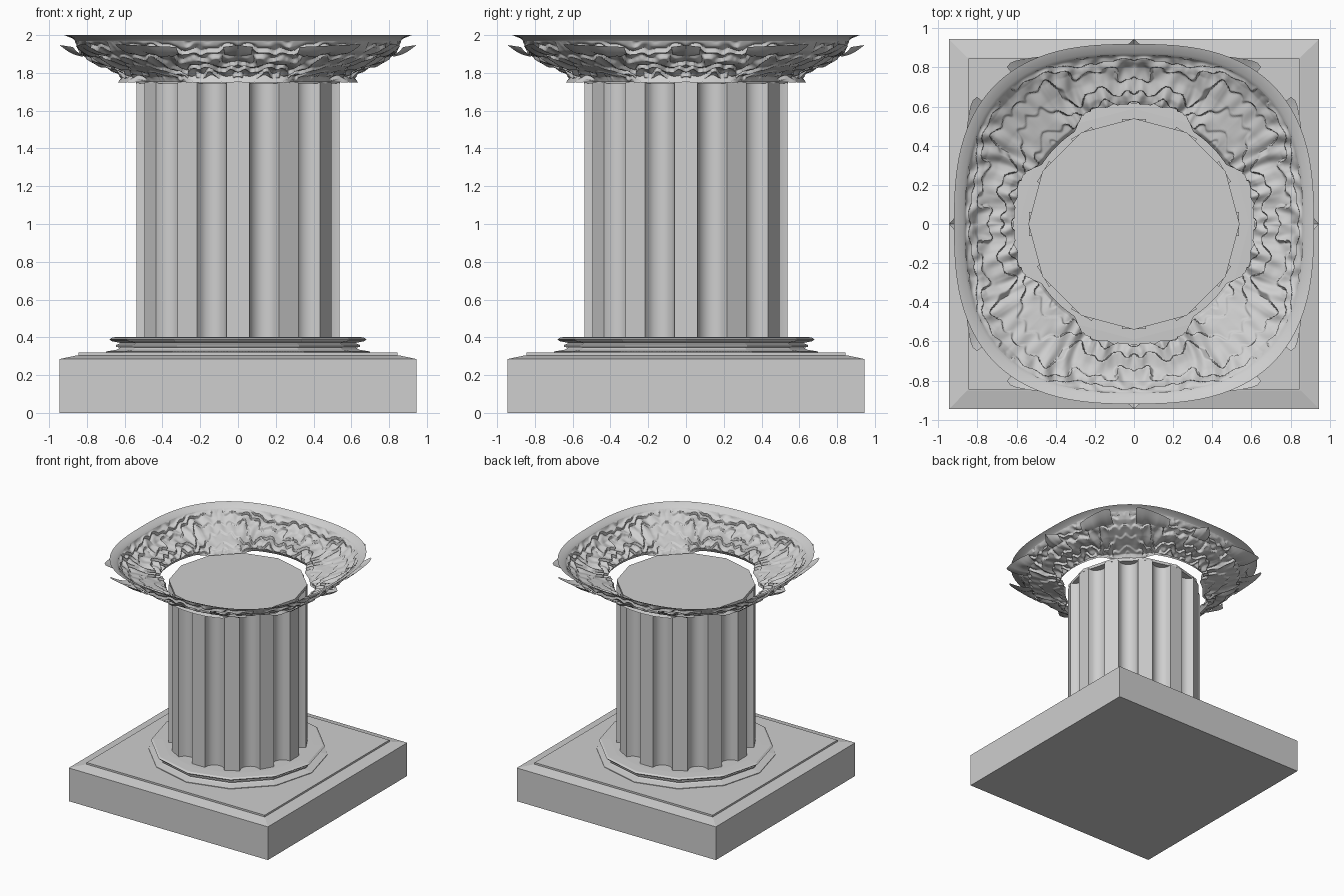
import bpy, bmesh, math
from mathutils import Vector, noise

cube = bpy.data.objects.get("Cube")
if cube:
    bpy.data.objects.remove(cube, do_unlink=True)

stone = bpy.data.materials.new("grey stone")
stone.use_nodes = True
GREY = (0.62, 0.62, 0.62, 1)
stone.diffuse_color = GREY
stone.node_tree.nodes["Principled BSDF"].inputs["Base Color"].default_value = GREY


def loft(name, rings, cap=True, closed=True, smooth=None):
    """Skin a list of equal-length point rings into one object."""
    bm = bmesh.new()
    rows = [[bm.verts.new(p) for p in ring] for ring in rings]
    n = len(rows[0])
    for low, high in zip(rows, rows[1:]):
        for i in range(n if closed else n - 1):
            j = (i + 1) % n
            bm.faces.new((low[i], low[j], high[j], high[i]))
    if cap:
        bm.faces.new(rows[0][::-1])
        bm.faces.new(rows[-1])
    mesh = bpy.data.meshes.new(name)
    bm.to_mesh(mesh)
    bm.free()
    mesh.materials.append(stone)
    obj = bpy.data.objects.new(name, mesh)
    bpy.context.collection.objects.link(obj)
    if smooth:
        bpy.ops.object.select_all(action='DESELECT')
        obj.select_set(True)
        bpy.context.view_layer.objects.active = obj
        bpy.ops.object.shade_smooth_by_angle(angle=math.radians(smooth))


def polar(r, a, z):
    return Vector((r * math.cos(a), r * math.sin(a), z))


def square(h, z):
    return [(-h, -h, z), (h, -h, z), (h, h, z), (-h, h, z)]


def polygon(r, z, n=12):
    return [polar(r, math.tau * i / n, z) for i in range(n)]


def lerp_profile(profile, v):
    """Sample a polyline of (radius, height) at v in 0..1."""
    s = min(max(v, 0), 0.9999) * (len(profile) - 1)
    i = int(s)
    return Vector(profile[i]).lerp(Vector(profile[i + 1]), s - i)


# Square plinth with a sloped edge and a thin raised slab
loft("plinth", [square(0.945, 0), square(0.945, 0.285), square(0.85, 0.305)])
loft("plinth_slab", [square(0.845, 0.30), square(0.845, 0.32)])

# Twelve-sided base mouldings
mouldings = [(0.70, 0.315), (0.70, 0.325), (0.64, 0.335), (0.625, 0.345), (0.645, 0.35),
             (0.645, 0.36), (0.62, 0.37), (0.67, 0.38), (0.68, 0.39), (0.665, 0.40), (0.59, 0.403)]
loft("base_mouldings", [polygon(r, z) for r, z in mouldings])

# Fluted shaft: twelve narrow ridges with steep-sided rounded channels between
SHAFT_R, RIDGE, CHANNEL = 0.54, math.radians(6.4), 10


def fluted_ring(z):
    points = []
    for k in range(12):
        mid = math.tau * k / 12
        start = polar(SHAFT_R, mid + RIDGE, z)
        end = polar(SHAFT_R, mid + math.tau / 12 - RIDGE, z)
        inward = -polar(1, mid + math.tau / 24, 0)
        points.append(polar(SHAFT_R, mid - RIDGE, z))
        for i in range(CHANNEL):
            t = i / CHANNEL
            points.append(start.lerp(end, t) + inward * 0.072 * math.sin(math.pi * t) ** 0.5)
    return points


loft("fluted_shaft", [fluted_ring(0.40), fluted_ring(1.75)], smooth=80)
loft("shaft_cap", [polygon(SHAFT_R, 1.745), polygon(SHAFT_R, 1.77)])

# Carved capital: a flaring sheet from a round neck to a rounded-square rim
SIDE = [(0.635, 1.75), (0.615, 1.78), (0.655, 1.815), (0.735, 1.845), (0.80, 1.88), (0.835, 1.92), (0.865, 1.97)]
CORNER = [(0.56, 1.752), (0.575, 1.78), (0.66, 1.81), (0.76, 1.84), (0.85, 1.88), (0.90, 1.92), (0.945, 1.97)]


def fold(a):
    """Angle from the nearest side centre, 0 to 45 degrees, as 0 to 1."""
    q = math.pi / 2
    return abs((a + q / 2) % q - q / 2) / (q / 2)


def rounded(a, p=2.68):
    return (abs(math.cos(a)) ** p + abs(math.sin(a)) ** p) ** (-1 / p)


def smoothstep(t):
    t = min(max(t, 0), 1)
    return t * t * (3 - 2 * t)


def relief(d, v):
    """Overlapping leaf lobes that run level along the sides and sweep outward near the corners."""
    wobble = noise.noise(Vector((d * 4, v * 2.5, 0.3)))
    fine = noise.noise(Vector((d * 12, v * 4, 2.1)))
    layer = (4.6 * v + 1.0 * wobble + 0.6 * fine - 2.6 * max(0, d - 0.3) ** 1.5) % 1
    lobe = layer / 0.82 if layer < 0.82 else 1 - smoothstep((layer - 0.82) / 0.18)
    calm = 1 - 0.8 * smoothstep((d - 0.7) / 0.2) * (1 - 0.5 * v)
    edge = min(1, 12 * (1 - v), 0.05 + 5 * v)
    return (0.026 * (lobe - 0.5) + 0.007 * fine) * calm * edge


def sheet_point(a, v):
    d = fold(a)
    side, corner = lerp_profile(SIDE, v), lerp_profile(CORNER, v)
    side.x *= 1 + (rounded(a) - 1) * v
    spot = side.lerp(corner, smoothstep((d - 0.5) / 0.25) * (1 - v ** 2))
    bump = relief(d, v)
    return polar(spot.x + bump * 0.5, a, spot.y - bump * 0.75)


TURN, RISE = 960, 72
angles = [math.tau * i / TURN for i in range(TURN)]
loft("carved_capital", [[sheet_point(a, j / RISE) for a in angles] for j in range(RISE + 1)],
     cap=False, smooth=50)

# Thin sloped lip around the rim
loft("capital_lip", [[polar(r * rounded(a), a, z) for a in angles[::8]]
                     for r, z in ((0.862, 1.968), (0.875, 1.982), (0.92, 2.0))], cap=False, smooth=40)


# Leaf tips curling out beneath the lip: a point on each side, a pair at each corner
def leaf(name, centre, half, tip, reach, root=0.75):
    rings = []
    for j in range(7):
        t = j / 6
        row = []
        for i in range(13):
            s = i / 6 - 1
            a = centre + half * s
            out = reach * max(0, 1 - abs(s - tip) / (1 + abs(tip)))
            base = sheet_point(a, root)
            end = polar(0.875 * rounded(a) + out, a, 1.945 + 0.15 * out)
            sag = 0.008 + 0.012 * math.sin(math.pi * t)
            row.append(base.lerp(end, t) - Vector((0, 0, sag)))
        rings.append(row)
    loft(name, rings, cap=False, closed=False, smooth=40)


for k in range(4):
    face = math.pi / 2 * k
    leaf(f"side_leaf_{k + 1}", face, math.radians(5), 0, 0.07)
    for sign, word in ((1, "after"), (-1, "before")):
        leaf(f"corner_leaf_{word}_{k + 1}", face + math.pi / 4 + sign * math.radians(15),
             math.radians(9), -sign * 0.8, 0.09)
